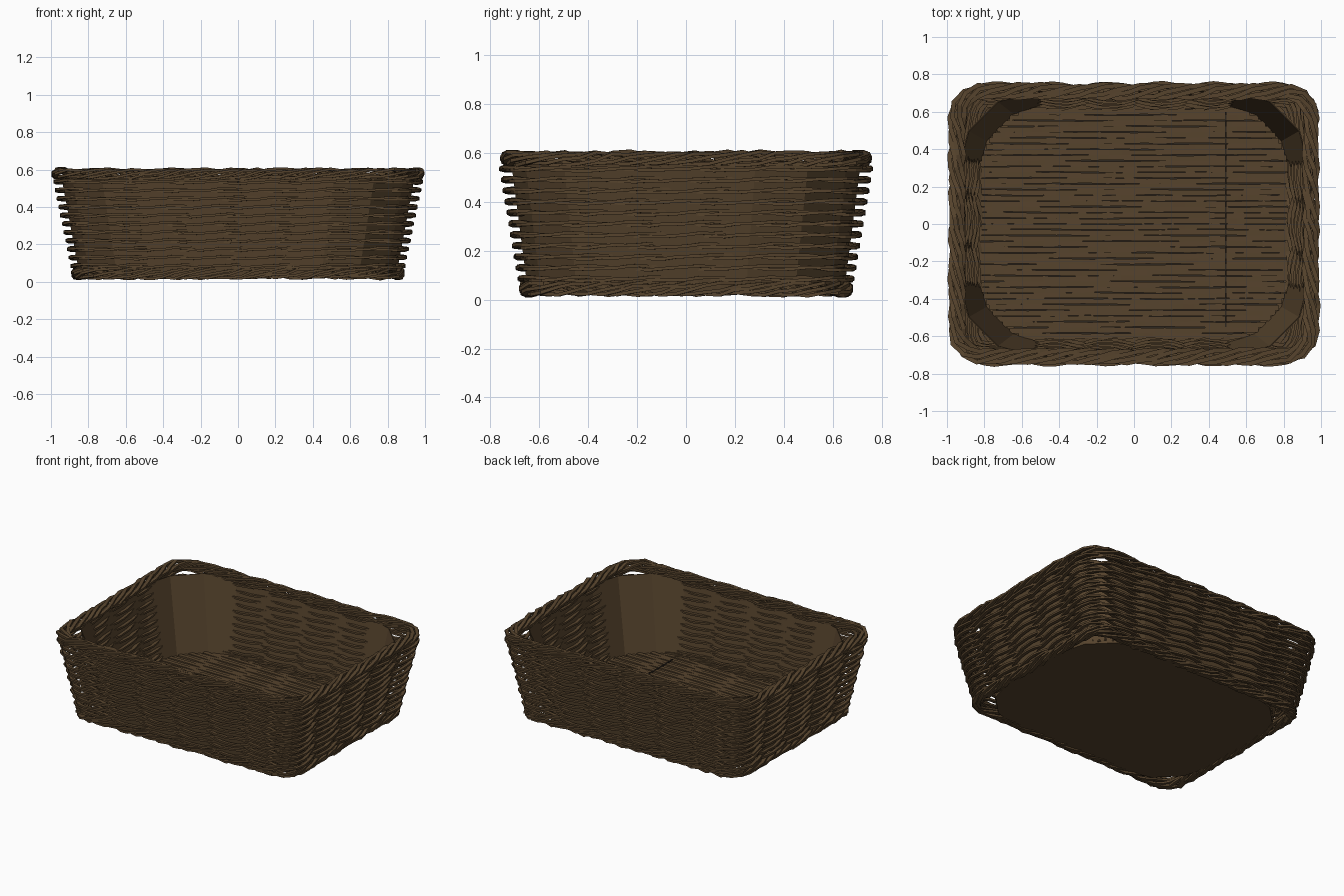
import bpy, bmesh, math, random
from mathutils import Vector

random.seed(4)
cube = bpy.data.objects.get("Cube")
if cube:
    bpy.data.objects.remove(cube, do_unlink=True)


def material(name, rgb):
    m = bpy.data.materials.new(name)
    m.use_nodes = True
    m.diffuse_color = (*rgb, 1)
    bsdf = next(n for n in m.node_tree.nodes if n.type == 'BSDF_PRINCIPLED')
    bsdf.inputs["Base Color"].default_value = (*rgb, 1)
    bsdf.inputs["Roughness"].default_value = 0.9
    return m


WICKER = material("brown wicker", (0.094, 0.057, 0.026))
DARK = material("dark wicker", (0.027, 0.02, 0.014))


def finish(bm, name, mat):
    bmesh.ops.recalc_face_normals(bm, faces=bm.faces[:])
    me = bpy.data.meshes.new(name)
    bm.to_mesh(me)
    bm.free()
    me.materials.append(mat)
    ob = bpy.data.objects.new(name, me)
    bpy.context.collection.objects.link(ob)
    return ob


def rounded_rect(hx, hy, r, n):
    """n evenly spaced (point, outward normal) pairs round a rounded rectangle."""
    sx, sy, arc = 2 * (hx - r), 2 * (hy - r), r * math.pi / 2
    total = 2 * (sx + sy) + 4 * arc
    sides = [(sy, 0), (sx, 1), (sy, 2), (sx, 3)]
    out = []
    for i in range(n):
        d = total * i / n
        for length, k in sides:
            a = k * math.pi / 2
            nrm = Vector((math.cos(a), math.sin(a), 0))
            tan = Vector((-nrm.y, nrm.x, 0))
            reach = hx if k % 2 == 0 else hy
            if d < length:
                out.append((nrm * reach + tan * (d - length / 2), nrm))
                break
            d -= length
            if d < arc:
                c = nrm * (reach - r) + tan * (length / 2)
                b = a + d / r
                bn = Vector((math.cos(b), math.sin(b), 0))
                out.append((c + bn * r, bn))
                break
            d -= arc
    return out


def sweep(bm, path, half_w, half_h, sides=4, closed=True):
    """Run a flat-sided section along a path, keeping it upright."""
    n = len(path)
    rings = []
    scale = 1 / math.cos(math.pi / sides)
    for i, p in enumerate(path):
        if closed:
            t = path[(i + 1) % n] - path[i - 1]
        else:
            t = path[min(i + 1, n - 1)] - path[max(i - 1, 0)]
        side = Vector((t.y, -t.x, 0)).normalized()
        ring = []
        for k in range(sides):
            a = 2 * math.pi * (k + 0.5) / sides
            ring.append(bm.verts.new(p + side * (half_w * scale * math.cos(a))
                                     + Vector((0, 0, half_h * scale * math.sin(a)))))
        rings.append(ring)
    for i in range(n if closed else n - 1):
        a, b = rings[i], rings[(i + 1) % n]
        for k in range(sides):
            j = (k + 1) % sides
            bm.faces.new((a[k], a[j], b[j], b[k]))
    if not closed:
        bm.faces.new(rings[0])
        bm.faces.new(rings[-1])


def noise(s):
    return random.uniform(-s, s)


def twisted_loop(bm, hx, hy, r, z, strands, turns, amp_r, amp_z, half_w, half_h, n, sides, jit, phase=0):
    """Strands winding round each other along a rounded rectangle."""
    base = rounded_rect(hx, hy, r, n)
    for s in range(strands):
        path = []
        for i, (p, nrm) in enumerate(base):
            a = phase + 2 * math.pi * (s / strands + turns * i / n)
            path.append(p + nrm * (amp_r * math.cos(a) + noise(jit))
                        + Vector((0, 0, z + amp_z * math.sin(a) + noise(jit))))
        sweep(bm, path, half_w, half_h, sides)


# Inner shell with wide, faceted corners and a closed floor
def shell_ring(bm, hx, hy, r, z):
    ring = []
    for k, (cx, cy) in enumerate([(1, 1), (-1, 1), (-1, -1), (1, -1)]):
        for s in range(4):
            a = math.pi / 2 * (k + s / 3)
            ring.append(bm.verts.new((cx * (hx - r) + r * math.cos(a),
                                      cy * (hy - r) + r * math.sin(a), z)))
    return ring


FLOOR_X, FLOOR_Y, FLOOR_R = 0.845, 0.645, 0.4
bm = bmesh.new()
low = shell_ring(bm, FLOOR_X, FLOOR_Y, FLOOR_R, 0.025)
high = shell_ring(bm, 0.945, 0.715, 0.43, 0.565)
for i in range(len(low)):
    j = (i + 1) % len(low)
    bm.faces.new((low[i], low[j], high[j], high[i]))
bm.faces.new(low)
shell = finish(bm, "inner_shell", WICKER)
mod = shell.modifiers.new("thickness", 'SOLIDIFY')
mod.thickness = 0.006

# Dark mat seen between the floor canes
bm = bmesh.new()
mat_ring = shell_ring(bm, FLOOR_X - 0.02, FLOOR_Y - 0.02, FLOOR_R, 0.041)
bm.faces.new(mat_ring)
finish(bm, "floor_mat", DARK)

# Floor canes running side to side, each wandering slightly
bm = bmesh.new()
COUNT = 42
pitch = 2 * FLOOR_Y / COUNT
for c in range(COUNT):
    y = -FLOOR_Y + pitch * (c + 0.5)
    over = max(0, abs(y) - (FLOOR_Y - FLOOR_R))
    half = FLOOR_X - FLOOR_R + math.sqrt(FLOOR_R ** 2 - over ** 2) - 0.015
    steps = 24
    shift = noise(math.pi)
    path = []
    for i in range(steps + 1):
        x = -half + 2 * half * i / steps
        path.append(Vector((x, y + 0.002 * math.sin(x * 7 + shift) + noise(0.0015),
                            0.047 + 0.004 * math.sin(x * 11 + math.pi * c) + noise(0.001))))
    sweep(bm, path, pitch * 0.465, 0.006, closed=False)
finish(bm, "floor_canes", WICKER)

# Thin cross cane over the floor
bm = bmesh.new()
sweep(bm, [Vector((0.49, -0.55, 0.056)), Vector((0.49, 0.6, 0.056))], 0.004, 0.004, closed=False)
finish(bm, "floor_cross_cane", DARK)

# Woven wall rows, flaring outward with height and open at the corners
bm = bmesh.new()
ROWS = 11
for row in range(ROWS):
    z = 0.085 + 0.045 * row
    f = row / (ROWS - 1)
    twisted_loop(bm, 0.857 + 0.093 * f, 0.65 + 0.075 * f, 0.12 + 0.02 * f, z,
                 2, 11, 0.026, 0.007, 0.011, 0.0065, 120, 4, 0.003,
                 phase=0.25 * (row % 2) + noise(0.2))
finish(bm, "wall_weave", WICKER)

# Loose, ragged rim and foot braids
for name, hx, hy, r, z, amp in (("rim_braid", 0.947, 0.709, 0.14, 0.577, 0.033),
                                ("foot_braid", 0.85, 0.641, 0.12, 0.045, 0.024)):
    bm = bmesh.new()
    twisted_loop(bm, hx, hy, r, z, 6, 10, amp, 0.023, 0.012, 0.007, 96, 4, 0.007)
    finish(bm, name, WICKER)
